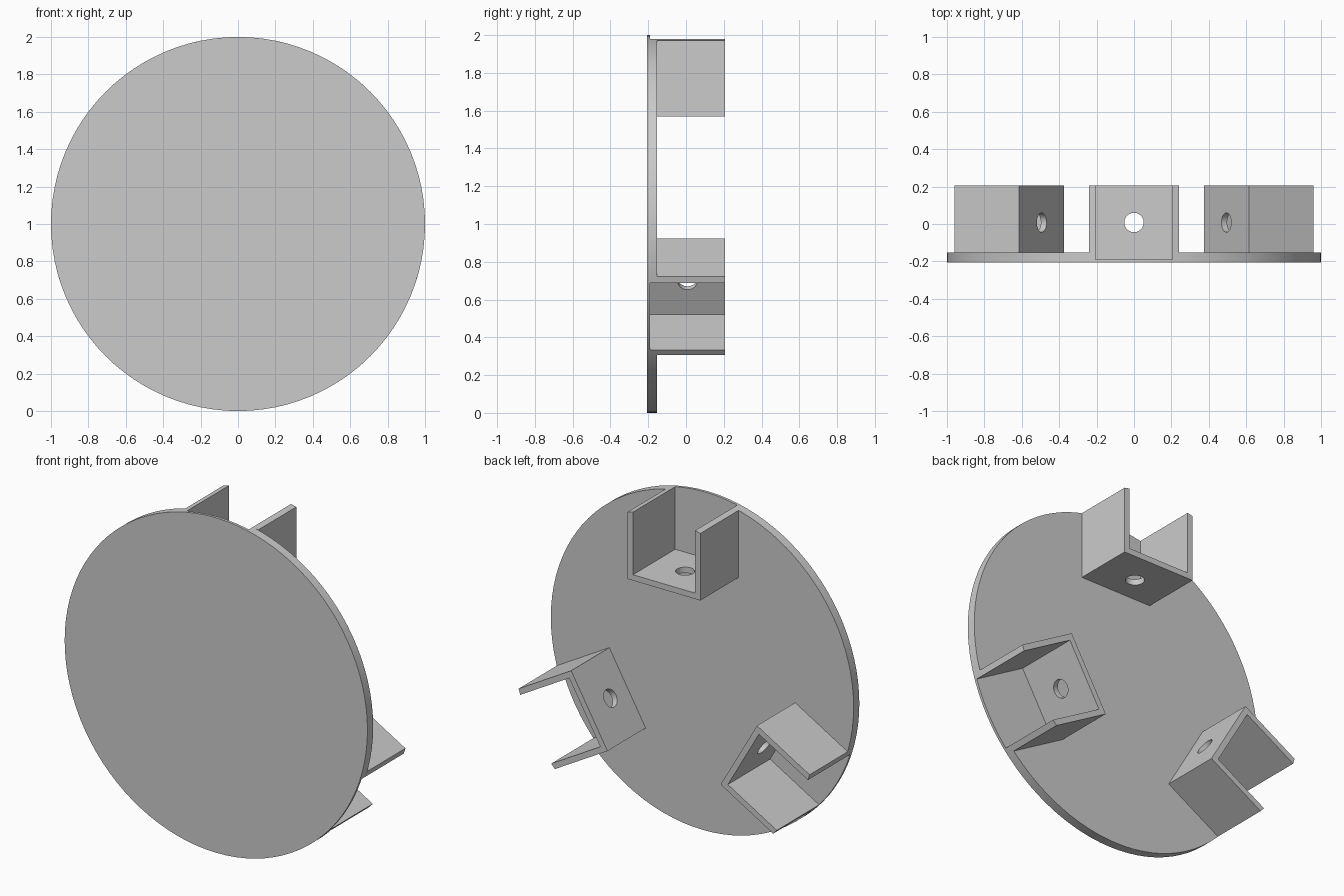
import bpy
import bmesh
from math import sin, cos, pi, sqrt, radians
from mathutils import Matrix, Vector

old = bpy.data.objects.get("Cube")
if old:
    bpy.data.objects.remove(old, do_unlink=True)

RADIUS = 1.0
FRONT, FLOOR, PLATE_BACK, BACK = -0.207, -0.191, -0.153, 0.207
OUTER, INNER = 0.24, 0.205           # half widths of the channel
BASE, BASE_TOP = 0.57, 0.605         # radial limits of the channel base
HOLE_R, HOLE_Y = 0.052, (FLOOR + BACK) / 2
CENTRE = Vector((0, 0, RADIUS))

grey = bpy.data.materials.new("plain_grey")
grey.use_nodes = True
colour = (0.6, 0.6, 0.6, 1)
grey.diffuse_color = colour
grey.node_tree.nodes["Principled BSDF"].inputs["Base Color"].default_value = colour


def prism(name, outline, y0, y1, turn=0.0):
    """Extrude an (x, z) outline from y0 to y1, turned about the plate centre."""
    bm = bmesh.new()
    face = bm.faces.new([bm.verts.new((x, y0, z)) for x, z in outline])
    new = bmesh.ops.extrude_face_region(bm, geom=[face])["geom"]
    bmesh.ops.translate(bm, vec=(0, y1 - y0, 0),
                        verts=[v for v in new if isinstance(v, bmesh.types.BMVert)])
    bmesh.ops.recalc_face_normals(bm, faces=bm.faces)
    bm.transform(Matrix.Translation(CENTRE) @ Matrix.Rotation(turn, 4, 'Y'))
    return finish(name, bm)


def finish(name, bm):
    mesh = bpy.data.meshes.new(name)
    bm.to_mesh(mesh)
    bm.free()
    mesh.materials.append(grey)
    obj = bpy.data.objects.new(name, mesh)
    bpy.context.collection.objects.link(obj)
    return obj


def cut(obj, cutter):
    """Subtract the cutter from the object and discard it."""
    mod = obj.modifiers.new("cut", 'BOOLEAN')
    mod.operation = 'DIFFERENCE'
    mod.solver = 'EXACT'
    mod.object = cutter
    bpy.context.view_layer.objects.active = obj
    bpy.ops.object.modifier_apply(modifier=mod.name)
    bpy.data.objects.remove(cutter, do_unlink=True)


def smooth(obj):
    bpy.ops.object.select_all(action='DESELECT')
    obj.select_set(True)
    bpy.context.view_layer.objects.active = obj
    bpy.ops.object.shade_smooth_by_angle(angle=radians(30))


def rim(x):
    return sqrt(RADIUS ** 2 - x ** 2)


# Round face plate
steps = 96
circle = [(RADIUS * sin(2 * pi * i / steps), RADIUS * cos(2 * pi * i / steps))
          for i in range(steps)]
plate = prism("round_plate", circle, FRONT, PLATE_BACK)

# U channel open towards the rim, wall ends flush with the rim
half = [(OUTER, BASE), (OUTER, rim(OUTER)), (INNER, rim(INNER)), (INNER, BASE_TOP)]
channel = half + [(-x, z) for x, z in reversed(half)]
slot = [(-INNER, BASE_TOP), (INNER, BASE_TOP), (INNER, 1.2), (-INNER, 1.2)]

for name, degrees in (("top", 0), ("left", 120), ("right", 240)):
    turn = radians(degrees)
    bracket = prism(name + "_bracket", channel, PLATE_BACK, BACK, turn)

    # Bolt hole through the channel base
    bm = bmesh.new()
    bmesh.ops.create_cone(bm, cap_ends=True, segments=32, radius1=HOLE_R,
                          radius2=HOLE_R, depth=0.2)
    bm.transform(Matrix.Translation(CENTRE) @ Matrix.Rotation(turn, 4, 'Y')
                 @ Matrix.Translation((0, HOLE_Y, (BASE + BASE_TOP) / 2)))
    cut(bracket, finish("hole_cutter", bm))
    smooth(bracket)

    # Shallow slot in the plate between the channel walls
    cut(plate, prism("slot_cutter", slot, FLOOR, 0.0, turn))

smooth(plate)
